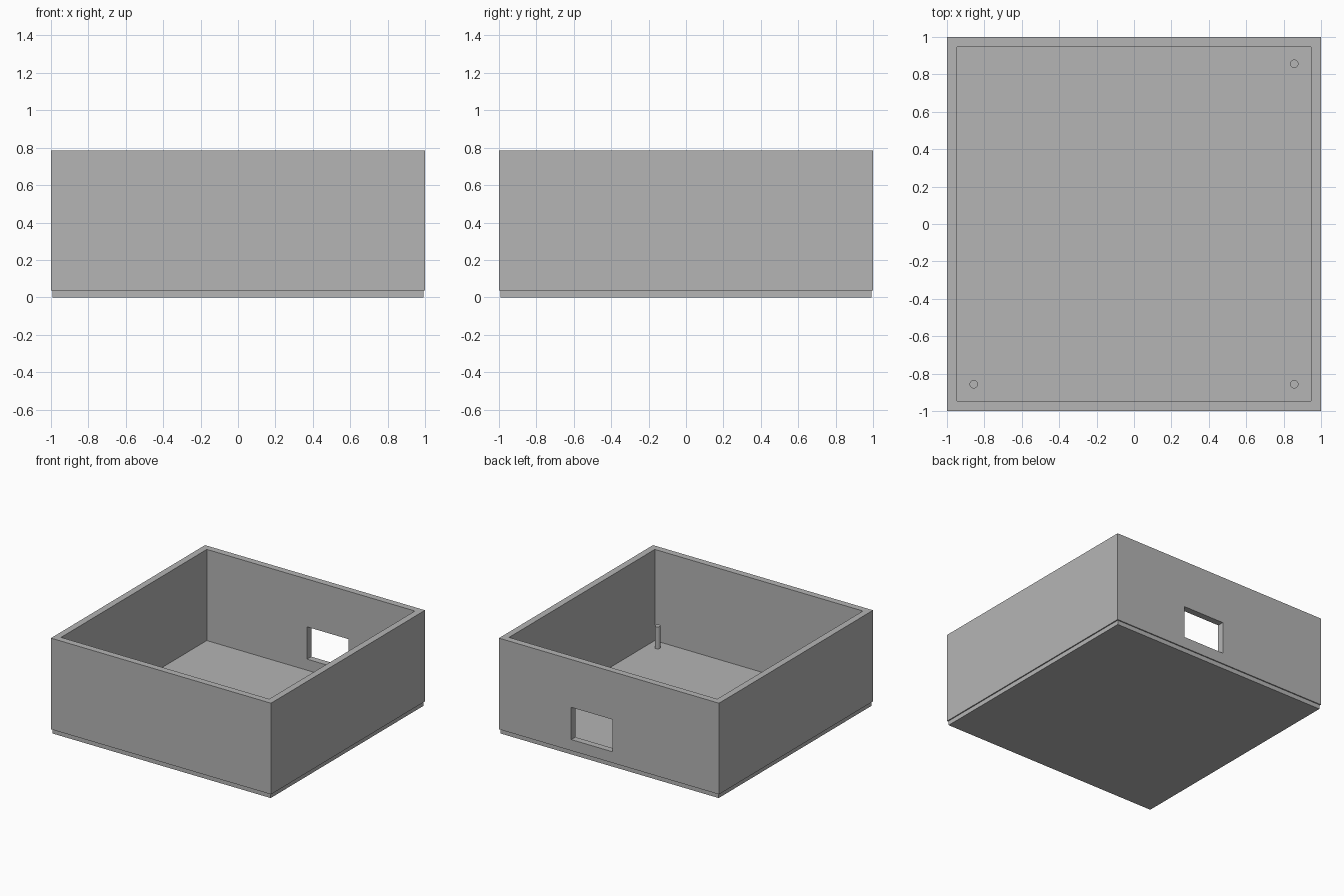
import bpy

if "Cube" in bpy.data.objects:
    bpy.data.objects.remove(bpy.data.objects["Cube"], do_unlink=True)

# Main dimensions
HEIGHT = 0.785
FLOOR = 0.036
INNER = 0.946
PIN_OFFSET = 0.857

grey = bpy.data.materials.new("plain_grey")
grey.use_nodes = True
grey.diffuse_color = (0.46, 0.46, 0.46, 1)
grey.node_tree.nodes["Principled BSDF"].inputs["Base Color"].default_value = grey.diffuse_color


def box(name, low, high):
    """Add an axis-aligned box between two corners."""
    center = [(a + b) / 2 for a, b in zip(low, high)]
    bpy.ops.mesh.primitive_cube_add(size=1, location=center)
    obj = bpy.context.object
    obj.name = name
    obj.scale = [b - a for a, b in zip(low, high)]
    bpy.ops.object.transform_apply(location=False, rotation=False, scale=True)
    obj.data.materials.append(grey)
    return obj


def cut(target, cutter):
    """Subtract the cutter, then discard it."""
    cutter.hide_render = True
    mod = target.modifiers.new("cut", "BOOLEAN")
    mod.operation = "DIFFERENCE"
    mod.solver = "EXACT"
    mod.object = cutter
    bpy.context.view_layer.objects.active = target
    bpy.ops.object.modifier_apply(modifier=mod.name)
    bpy.data.objects.remove(cutter, do_unlink=True)


# Slightly recessed base plate, which is also the floor
box("base_plate", (-0.991, -0.991, 0), (0.991, 0.991, FLOOR))

# Four walls, open at the top, with a window in the back
walls = box("walls", (-1, -1, FLOOR), (1, 1, HEIGHT))
cut(walls, box("cavity_cutter", (-INNER, -INNER, -1), (INNER, INNER, 1)))
cut(walls, box("window_cutter", (-0.034, 0.8, 0.127), (0.343, 1.2, 0.392)))

# Mounting pins in three corners
PIN_HEIGHT = 0.18
for name, sx, sy in (("front_left_pin", 1, -1),
                     ("front_right_pin", -1, -1),
                     ("back_left_pin", 1, 1)):
    bpy.ops.mesh.primitive_cylinder_add(
        vertices=32, radius=0.022, depth=PIN_HEIGHT,
        location=(sx * PIN_OFFSET, sy * PIN_OFFSET, FLOOR + PIN_HEIGHT / 2))
    pin = bpy.context.object
    pin.name = name
    pin.data.materials.append(grey)
    bpy.ops.object.shade_smooth_by_angle()
